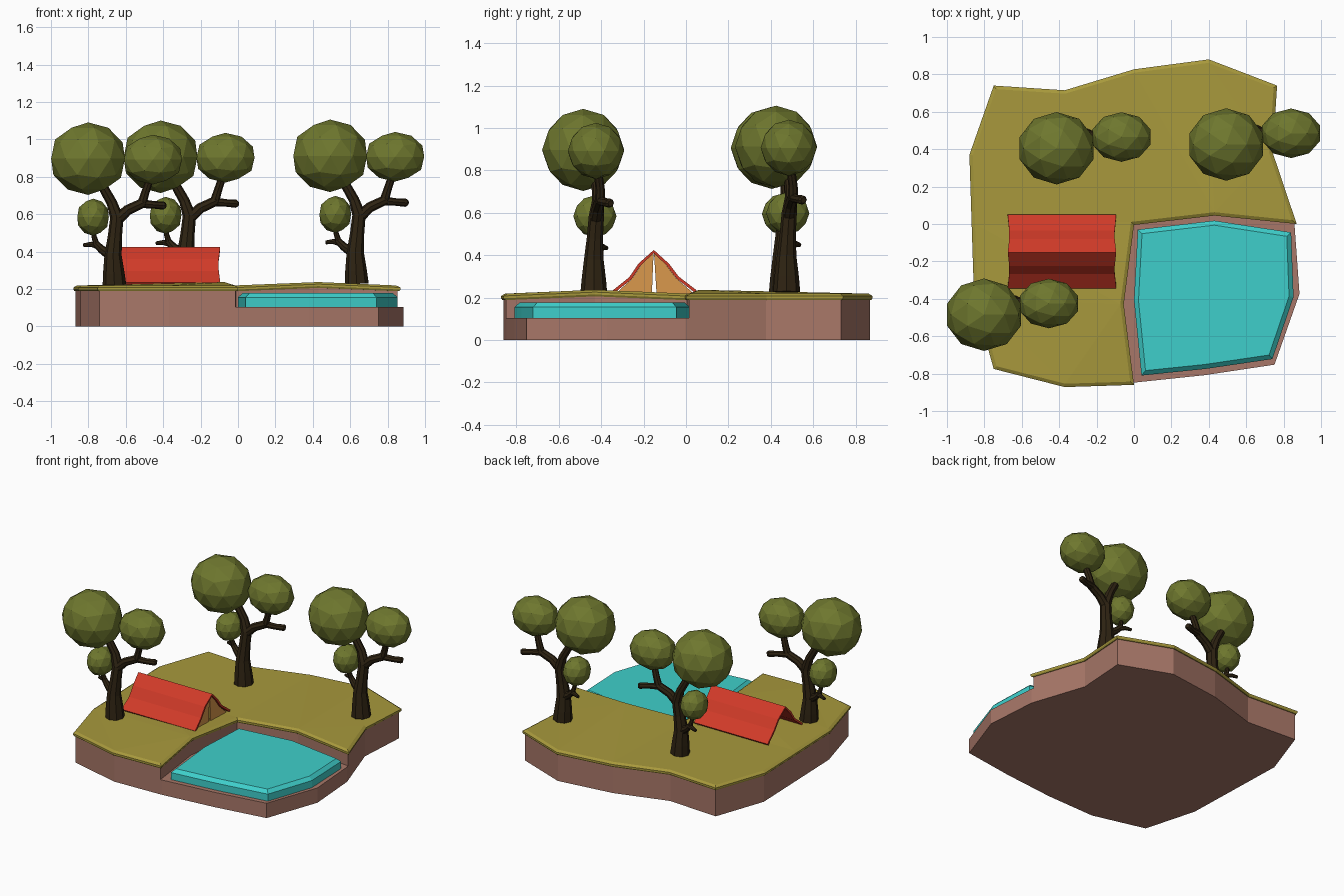
import bpy, bmesh, math
from mathutils import Vector

if "Cube" in bpy.data.objects:
    bpy.data.objects.remove(bpy.data.objects["Cube"])


def mat(name, r, g, b):
    lin = lambda c: ((c / 255 + 0.055) / 1.055) ** 2.4 if c > 10 else c / 255 / 12.92
    m = bpy.data.materials.new(name)
    m.diffuse_color = (lin(r), lin(g), lin(b), 1)
    m.use_nodes = True
    m.node_tree.nodes["Principled BSDF"].inputs["Base Color"].default_value = m.diffuse_color
    return m


GRASS = mat("olive grass", 168, 153, 60)
SOIL = mat("brown soil", 168, 119, 104)
WATER = mat("turquoise water", 62, 207, 203)
RED = mat("red canvas", 208, 58, 40)
TAN = mat("tan canvas", 218, 152, 76)
BARK = mat("dark bark", 46, 35, 18)
LEAF = mat("olive leaves", 110, 119, 46)


def finish(bm, name, material, fix=True):
    if fix:
        bmesh.ops.recalc_face_normals(bm, faces=bm.faces)
    me = bpy.data.meshes.new(name)
    bm.to_mesh(me)
    bm.free()
    me.materials.append(material)
    ob = bpy.data.objects.new(name, me)
    bpy.context.collection.objects.link(ob)
    return ob


def shrink(pts, d):
    """Move every corner of a counter-clockwise outline inwards by d."""
    out = []
    for i, p in enumerate(pts):
        p = Vector(p)
        a = (p - Vector(pts[i - 1])).normalized()
        b = (Vector(pts[(i + 1) % len(pts)]) - p).normalized()
        na, nb = Vector((-a.y, a.x)), Vector((-b.y, b.x))
        out.append(p + (na + nb) * d / (1 + na.dot(nb)))
    return out


BUMPS = [Vector((-0.055, -0.43)), Vector((0.43, 0.045))]


def slab(name, material, pts, levels, bump=0.0):
    """Stacked outline; levels are (z, inset). Corners near BUMPS are lifted above z 0.15."""
    bm = bmesh.new()
    rings = []
    for z, d in levels:
        ring = []
        for p in shrink(pts, d):
            lift = bump if z > 0.15 and any((p - b).length < 0.09 for b in BUMPS) else 0
            ring.append(bm.verts.new((p.x, p.y, z + lift)))
        rings.append(ring)
    for lo, hi in zip(rings, rings[1:]):
        for i in range(len(lo)):
            j = (i + 1) % len(lo)
            bm.faces.new((lo[i], lo[j], hi[j], hi[i]))
    caps = [bm.faces.new(rings[0][::-1]), bm.faces.new(rings[-1])]
    bmesh.ops.triangulate(bm, faces=caps)
    return finish(bm, name, material)


# Ground: raised land with a notch for the pool
land_outer = [(0.87, 0.0), (0.742, 0.38), (0.765, 0.74), (0.40, 0.88), (0.0, 0.827),
              (-0.37, 0.715), (-0.75, 0.74), (-0.88, 0.37), (-0.868, 0.0),
              (-0.855, -0.40), (-0.75, -0.775), (-0.37, -0.872), (0.0, -0.86)]
land_inner = [(-0.055, -0.43), (0.0, -0.005), (0.43, 0.045)]
pool_rim = [(0.38, -0.82), (0.76, -0.763), (0.897, -0.375)]
slab("soil_base", SOIL, land_outer + pool_rim, [(0, 0.012), (0.105, 0.012)])
slab("soil_bank", SOIL, land_outer + land_inner, [(0.105, 0.012), (0.195, 0.012)], 0.018)
slab("grass", GRASS, land_outer + land_inner,
     [(0.188, 0.006), (0.197, 0), (0.208, 0), (0.219, 0.018)], 0.018)

# Pool water with a bevelled rim
water = [(0.0, -0.41), (0.04, -0.81), (0.38, -0.775), (0.74, -0.722),
         (0.853, -0.39), (0.84, -0.045), (0.43, 0.018), (0.02, -0.03)]
slab("pool_water", WATER, water, [(0.10, 0), (0.155, 0), (0.178, 0.024)])

# Tent roof: bent profile (y, z, end pull-in) swept along x
profile = [(-0.345, 0.235, 0), (-0.268, 0.296, 0.008), (-0.225, 0.36, 0.008), (-0.152, 0.425, 0),
           (-0.08, 0.36, 0.008), (-0.035, 0.30, 0.008), (0.05, 0.235, 0)]
bm = bmesh.new()
rows = [[bm.verts.new((-0.675 + e, y, z)), bm.verts.new((-0.095 - e, y, z))] for y, z, e in profile]
for a, b in zip(rows, rows[1:]):
    bm.faces.new((a[0], a[1], b[1], b[0]))
roof = finish(bm, "tent_roof", RED, fix=False)
mod = roof.modifiers.new("thickness", "SOLIDIFY")
mod.thickness = 0.014
mod.offset = -1

# Tent door flaps with a slit between them
for side, half in (("left", profile[:4]), ("right", profile[3:][::-1])):
    s = -1 if side == "left" else 1
    edge = [(y - s * 0.012, z - 0.008) for y, z, e in half]
    edge[0] = (edge[0][0], 0.218)
    edge[-1] = (-0.152 + s * 0.001, 0.412)
    edge.append((-0.15 + s * 0.011, 0.218))
    bm = bmesh.new()
    bm.faces.new([bm.verts.new((-0.12, y, z)) for y, z in edge])
    flap = finish(bm, "tent_flap_" + side, TAN)
    mod = flap.modifiers.new("thickness", "SOLIDIFY")
    mod.thickness = 0.008
    mod.offset = 0


def tube(bm, path, sides=8):
    """Tapering limb through (x, y, z, radius) points."""
    pts = [Vector(p[:3]) for p in path]
    rings = []
    for i, p in enumerate(pts):
        t = (pts[min(i + 1, len(pts) - 1)] - pts[max(i - 1, 0)]).normalized()
        u = Vector((0, 1, 0)).cross(t).normalized()
        v = t.cross(u)
        rings.append([bm.verts.new(p + path[i][3] * (u * math.cos(k * math.tau / sides)
                      + v * math.sin(k * math.tau / sides))) for k in range(sides)])
    for lo, hi in zip(rings, rings[1:]):
        for i in range(sides):
            j = (i + 1) % sides
            bm.faces.new((lo[i], lo[j], hi[j], hi[i]))
    bm.faces.new(rings[0][::-1])
    bm.faces.new(rings[-1])


LIMBS = [
    # trunk and left limb
    [(0, 0, -0.01, .064), (-.004, 0, .06, .058), (-.008, 0, .16, .046), (.002, .005, .26, .038),
     (.012, .012, .36, .036), (-.015, .02, .44, .028), (-.06, .015, .52, .026), (-.1, 0, .60, .026)],
    # right limb and its two forks
    [(.005, .01, .34, .032), (.07, .018, .40, .028), (.155, .03, .44, .026)],
    [(.145, .03, .43, .025), (.163, .03, .49, .022), (.19, .02, .57, .02)],
    [(.135, .03, .435, .024), (.21, .05, .428, .02), (.262, .075, .424, .022), (.272, .08, .422, .014)],
    # low twig and its two forks
    [(-.01, .005, .15, .03), (-.07, .02, .19, .022), (-.105, .03, .225, .018)],
    [(-.095, .028, .21, .017), (-.11, .022, .26, .014), (-.114, .012, .32, .012)],
    [(-.085, .025, .205, .016), (-.125, .045, .217, .014), (-.165, .06, .212, .010)],
]
CROWNS = [("large", (-.142, -.05, .675), (.203, .19, .19)),
          ("medium", (.205, .01, .67), (.16, .13, .13)),
          ("small", (-.115, .005, .362), (.087, .1, .097))]

# Three matching trees
for label, base in (("front_left", (-0.66, -0.435, 0.222)),
                    ("back_left", (-0.272, 0.455, 0.232)),
                    ("back_right", (0.635, 0.475, 0.237))):
    bm = bmesh.new()
    for limb in LIMBS:
        tube(bm, limb)
    trunk = finish(bm, "tree_trunk_" + label, BARK)
    trunk.location = base
    for size, pos, scale in CROWNS:
        bm = bmesh.new()
        bmesh.ops.create_icosphere(bm, subdivisions=2, radius=1.02)
        crown = finish(bm, f"tree_crown_{size}_{label}", LEAF)
        crown.location = Vector(base) + Vector(pos)
        crown.scale = scale
